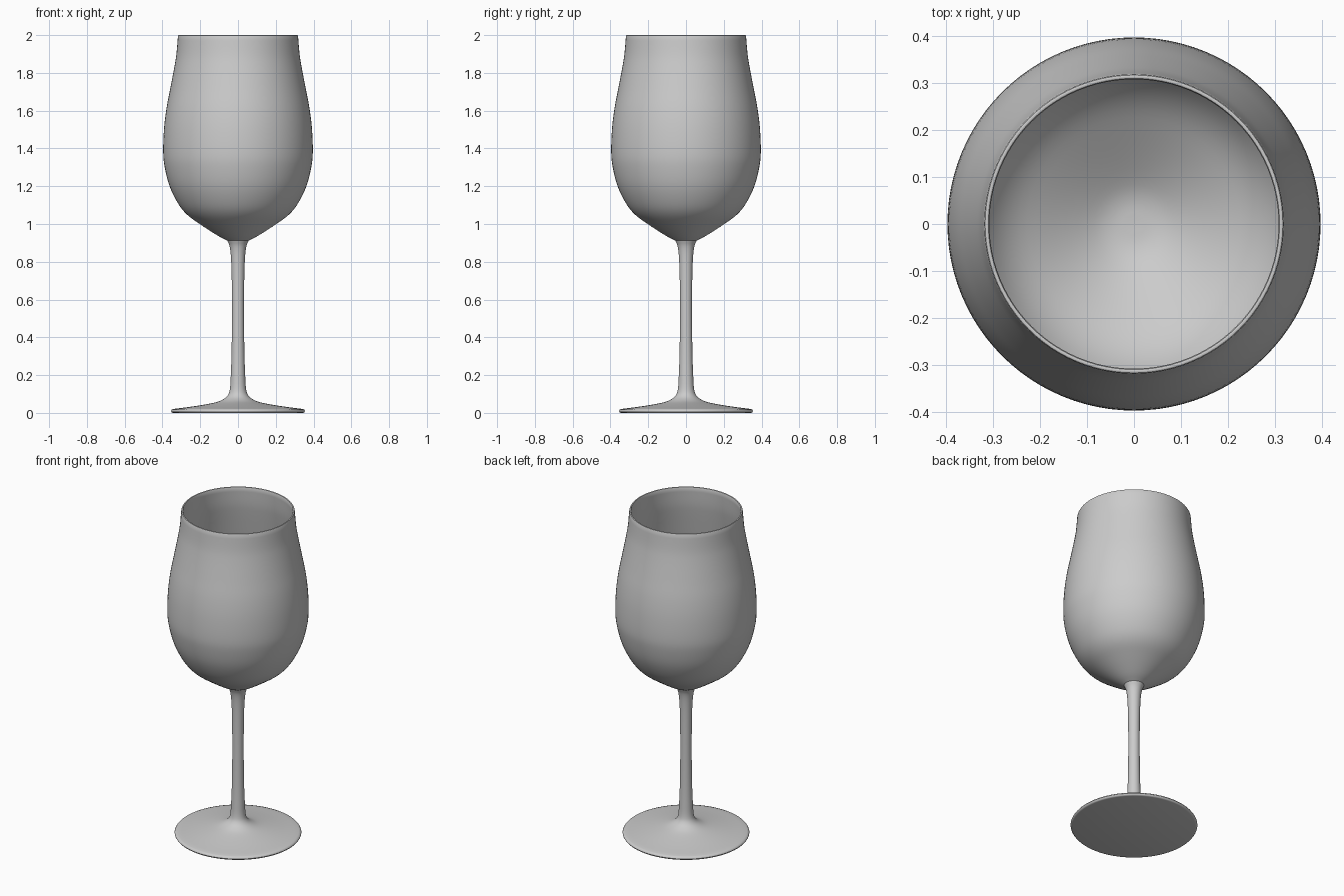
import bpy, bmesh, math
from mathutils import Vector

SEGMENTS = 96

cube = bpy.data.objects.get("Cube")
if cube:
    bpy.data.objects.remove(cube, do_unlink=True)

grey = bpy.data.materials.new("plain_grey")
grey.use_nodes = True
colour = (0.6, 0.6, 0.6, 1)
grey.diffuse_color = colour
grey.node_tree.nodes["Principled BSDF"].inputs["Base Color"].default_value = colour


def smooth_curve(points, steps=4):
    """Catmull-Rom curve through (radius, height) points."""
    pts = [Vector(p) for p in points]
    pts = [2 * pts[0] - pts[1]] + pts + [2 * pts[-1] - pts[-2]]
    out = []
    for a, b, c, d in zip(pts, pts[1:], pts[2:], pts[3:]):
        for i in range(steps):
            t = i / steps
            out.append(0.5 * (2 * b + (c - a) * t + (2 * a - 5 * b + 4 * c - d) * t**2
                              + (3 * b - a - 3 * c + d) * t**3))
    return out + [pts[-2]]


def lathe(name, profile):
    """Revolve a profile that starts and ends on the z axis."""
    bm = bmesh.new()
    verts = [bm.verts.new((max(r, 0), 0, z)) for r, z in profile]
    edges = [bm.edges.new(pair) for pair in zip(verts, verts[1:])]
    bmesh.ops.spin(bm, geom=verts + edges, cent=(0, 0, 0), axis=(0, 0, 1),
                   angle=math.tau, steps=SEGMENTS, use_duplicate=False)
    bmesh.ops.remove_doubles(bm, verts=bm.verts, dist=0.0002)
    bmesh.ops.recalc_face_normals(bm, faces=bm.faces)
    mesh = bpy.data.meshes.new(name)
    bm.to_mesh(mesh)
    bm.free()
    mesh.materials.append(grey)
    obj = bpy.data.objects.new(name, mesh)
    bpy.context.collection.objects.link(obj)
    bpy.ops.object.select_all(action="DESELECT")
    obj.select_set(True)
    bpy.context.view_layer.objects.active = obj
    bpy.ops.object.shade_smooth_by_angle(angle=math.radians(40))
    return obj


# Foot: flat underside and thin rounded edge
underside = [Vector((0, 0)), Vector((0.343, 0))]
foot_edge = smooth_curve([(0.35, 0.002), (0.355, 0.01), (0.35, 0.018)])

# Foot top sweeping up into the slender stem
stem = smooth_curve([(0.34, 0.021), (0.24, 0.034), (0.13, 0.053), (0.082, 0.07), (0.055, 0.092),
                     (0.043, 0.125), (0.038, 0.2), (0.034, 0.32), (0.032, 0.5),
                     (0.033, 0.7), (0.037, 0.82), (0.044, 0.88), (0.056, 0.912)])

# Bowl wall, outside then inside
wall = [(0.11, 0.94), (0.2, 0.998), (0.27, 1.05), (0.318, 1.11), (0.362, 1.2),
        (0.388, 1.3), (0.396, 1.38), (0.392, 1.5), (0.379, 1.61),
        (0.358, 1.72), (0.337, 1.83), (0.326, 1.9)]
outside = smooth_curve([(0.056, 0.912)] + wall + [(0.318, 1.995)])
rim = smooth_curve([(0.316, 1.999), (0.3125, 2.0), (0.309, 1.999)], 2)
inner_wall = [(r - 0.011, z + 0.014 * (1.38 - z if z < 1.38 else 0)) for r, z in wall]
inside = smooth_curve([(0.307, 1.995)] + inner_wall[::-1] + [(0.05, 0.926), (0, 0.922)])

lathe("wine_glass", underside + foot_edge + stem + outside[1:] + rim + inside)
